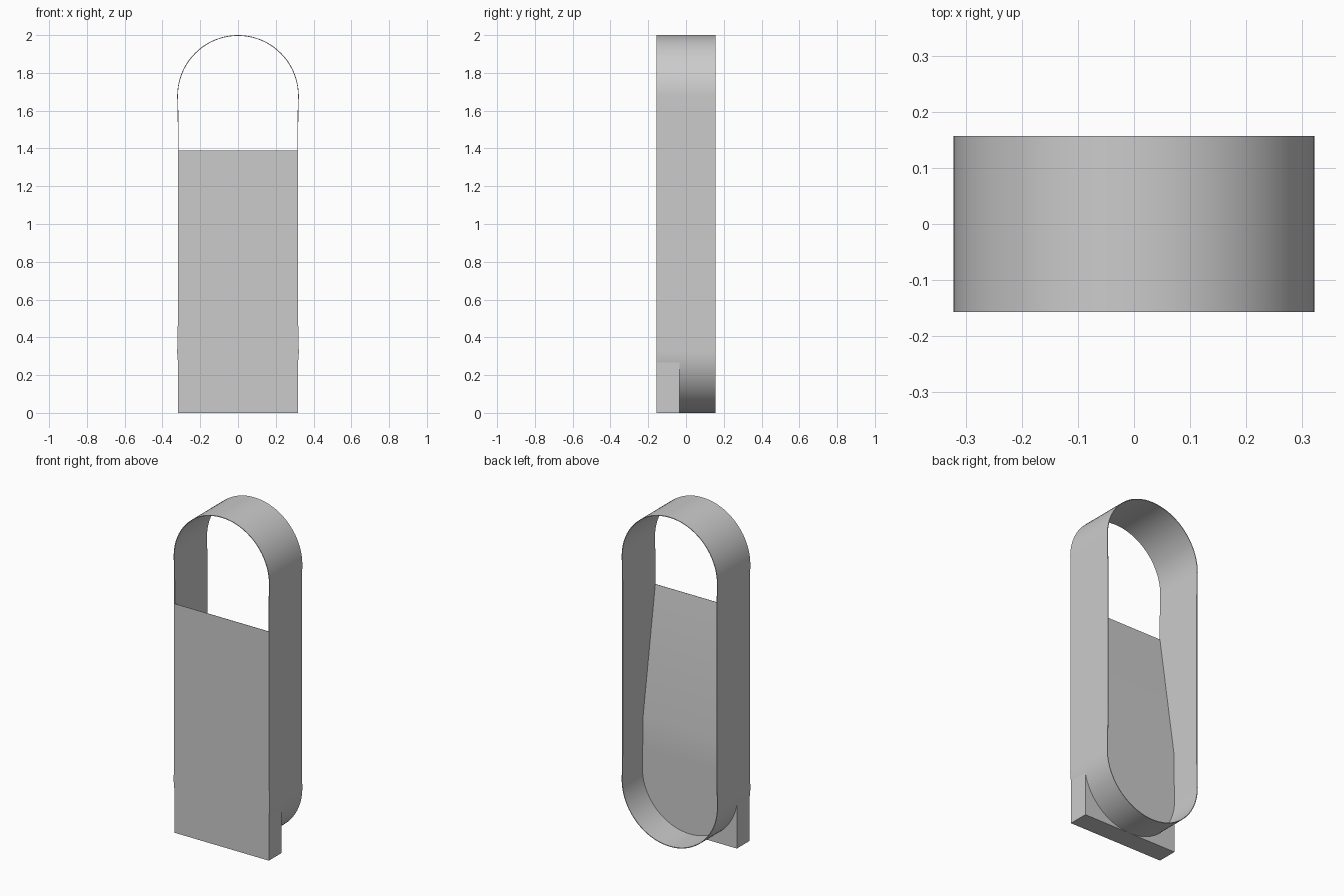
import bpy, bmesh, math

if "Cube" in bpy.data.objects:
    bpy.data.objects.remove(bpy.data.objects["Cube"])

D = 0.157          # half depth
R = 0.322          # radius of the rounded ends
T = 0.004          # band thickness
WAIST = 0.3185     # half width of the slightly pinched sides

grey = bpy.data.materials.new("plain grey")
grey.diffuse_color = (0.6, 0.6, 0.6, 1)
grey.use_nodes = True
grey.node_tree.nodes["Principled BSDF"].inputs["Base Color"].default_value = grey.diffuse_color


def finish(name, bm, angle):
    bmesh.ops.recalc_face_normals(bm, faces=bm.faces)
    me = bpy.data.meshes.new(name)
    bm.to_mesh(me)
    bm.free()
    me.materials.append(grey)
    ob = bpy.data.objects.new(name, me)
    bpy.context.collection.objects.link(ob)
    bpy.ops.object.select_all(action='DESELECT')
    bpy.context.view_layer.objects.active = ob
    ob.select_set(True)
    bpy.ops.object.shade_smooth_by_angle(angle=math.radians(angle))
    return ob


def outline(inset, n=40):
    """Closed loop: two half circles joined by pinched sides."""
    r, w = R - inset, WAIST - inset
    top = [(r * math.cos(math.pi * i / n), 2 - R + r * math.sin(math.pi * i / n))
           for i in range(n + 1)]
    half = [(w, 1.52)] + top + [(-w, 1.52)]
    return half + [(-x, 2 - z) for x, z in half]


# Thin hoop band
bm = bmesh.new()
rings = [[bm.verts.new((x, y, z)) for x, z in outline(i)]
         for i, y in ((0, -D), (0, D), (T, D), (T, -D))]
count = len(rings[0])
for k in range(4):
    a, b = rings[k], rings[(k + 1) % 4]
    for i in range(count):
        j = (i + 1) % count
        bm.faces.new((a[i], a[j], b[j], b[i]))
finish("hoop_band", bm, 30)

# Front panel: thick foot tapering to a thin top edge
W = 0.317
side = [(-D, 0), (-0.035, 0), (-0.035, 0.45), (-0.036, 0.62),
        (-D + 0.002, 1.39), (-D, 1.39)]
bm = bmesh.new()
left = [bm.verts.new((-W, y, z)) for y, z in side]
right = [bm.verts.new((W, y, z)) for y, z in side]
bm.faces.new(left)
bm.faces.new(right)
for i in range(len(side)):
    j = (i + 1) % len(side)
    bm.faces.new((left[i], left[j], right[j], right[i]))
finish("front_panel", bm, 30)
